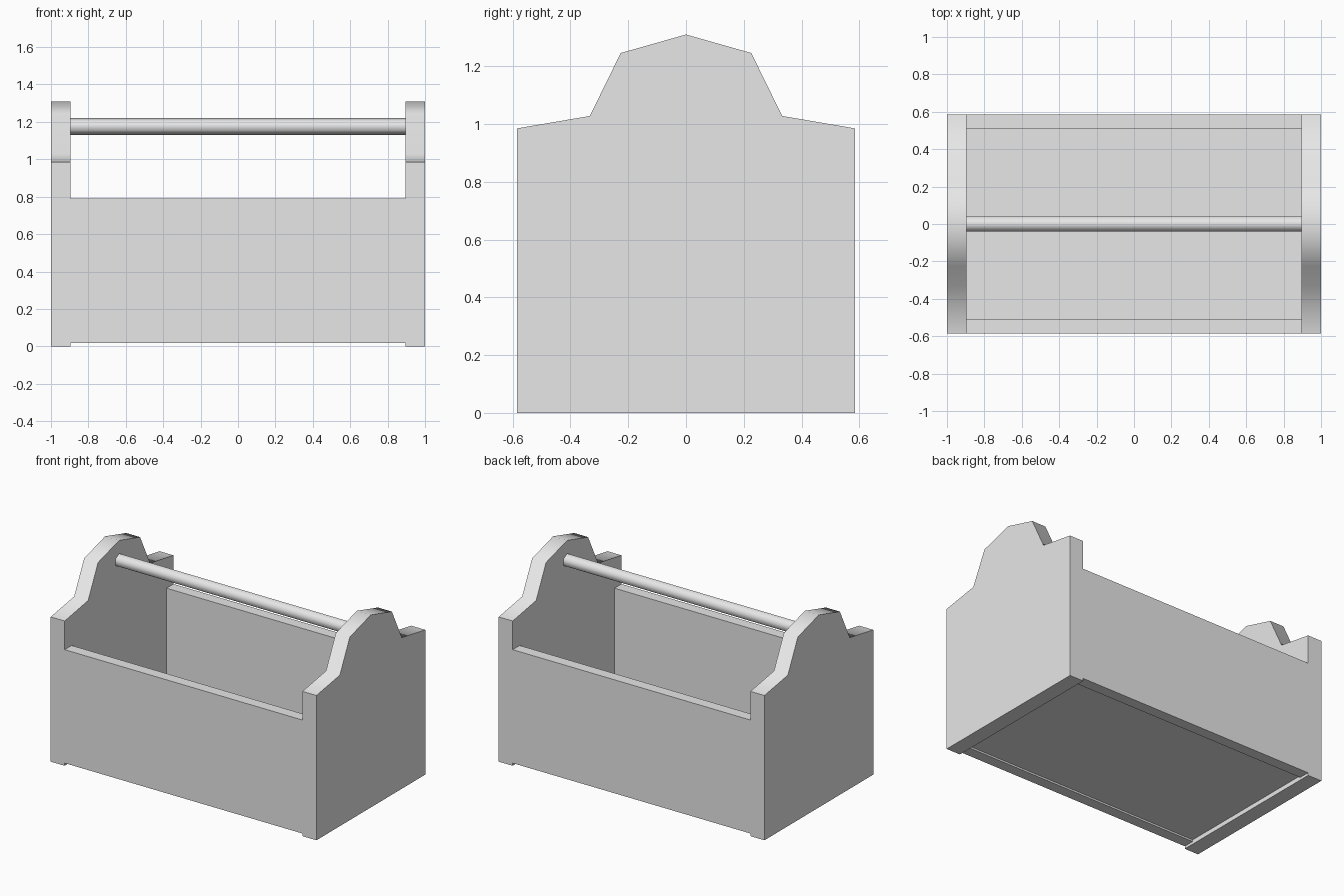
import bpy, bmesh, math
from mathutils import Matrix

cube = bpy.data.objects.get("Cube")
if cube:
    bpy.data.objects.remove(cube, do_unlink=True)

# Single plain colour
grey = bpy.data.materials.new("light_grey")
grey.use_nodes = True
colour = (0.8, 0.8, 0.8, 1)
grey.diffuse_color = colour
grey.node_tree.nodes["Principled BSDF"].inputs["Base Color"].default_value = colour

INNER = 0.895   # inner face of the end boards
DEPTH = 0.585   # half depth of the box
BOARD = 0.075   # thickness of front, back and floor


def finish(name, bm, smooth=False):
    bmesh.ops.recalc_face_normals(bm, faces=bm.faces)
    mesh = bpy.data.meshes.new(name)
    bm.to_mesh(mesh)
    bm.free()
    mesh.materials.append(grey)
    obj = bpy.data.objects.new(name, mesh)
    bpy.context.collection.objects.link(obj)
    if smooth:
        bpy.ops.object.select_all(action='DESELECT')
        obj.select_set(True)
        bpy.context.view_layer.objects.active = obj
        bpy.ops.object.shade_smooth_by_angle(angle=math.radians(65))
    return obj


def box(name, y0, y1, z0, z1):
    bm = bmesh.new()
    place = Matrix.Translation((0, (y0 + y1) / 2, (z0 + z1) / 2))
    size = Matrix.Diagonal((2 * INNER, y1 - y0, z1 - z0, 1))
    bmesh.ops.create_cube(bm, size=1, matrix=place @ size)
    return finish(name, bm)


def end_board(name, x0, x1):
    half = [(DEPTH, 0), (DEPTH, 0.985), (0.333, 1.028), (0.226, 1.246)]
    outline = half + [(0, 1.31)] + [(-y, z) for y, z in reversed(half)]
    bm = bmesh.new()
    face = bm.faces.new([bm.verts.new((x0, y, z)) for y, z in outline])
    grown = bmesh.ops.extrude_face_region(bm, geom=[face])["geom"]
    verts = [v for v in grown if isinstance(v, bmesh.types.BMVert)]
    bmesh.ops.translate(bm, verts=verts, vec=(x1 - x0, 0, 0))
    return finish(name, bm, smooth=True)


# Shaped end boards
end_board("left_end_board", INNER, 1)
end_board("right_end_board", -1, -INNER)

# Front and back boards, with a slightly recessed floor between them
box("front_board", -DEPTH, -DEPTH + BOARD, 0.018, 0.79)
box("back_board", DEPTH - BOARD, DEPTH, 0.018, 0.79)
box("floor_board", -DEPTH + BOARD, DEPTH - BOARD, 0.03, 0.1)

# Six-sided carrying rod with a corner at the top
bm = bmesh.new()
turn = Matrix.Translation((0, 0, 1.176)) @ Matrix.Rotation(math.pi / 2, 4, 'Y')
bmesh.ops.create_cone(bm, cap_ends=True, segments=6, radius1=0.045, radius2=0.045,
                      depth=2 * INNER, matrix=turn)
rod = max(v.co.z for v in bm.verts)
if rod < 1.22:  # bring a corner, not a flat, to the top
    bmesh.ops.rotate(bm, verts=bm.verts, cent=(0, 0, 1.176),
                     matrix=Matrix.Rotation(math.pi / 6, 3, 'X'))
finish("carry_rod", bm, smooth=True)
